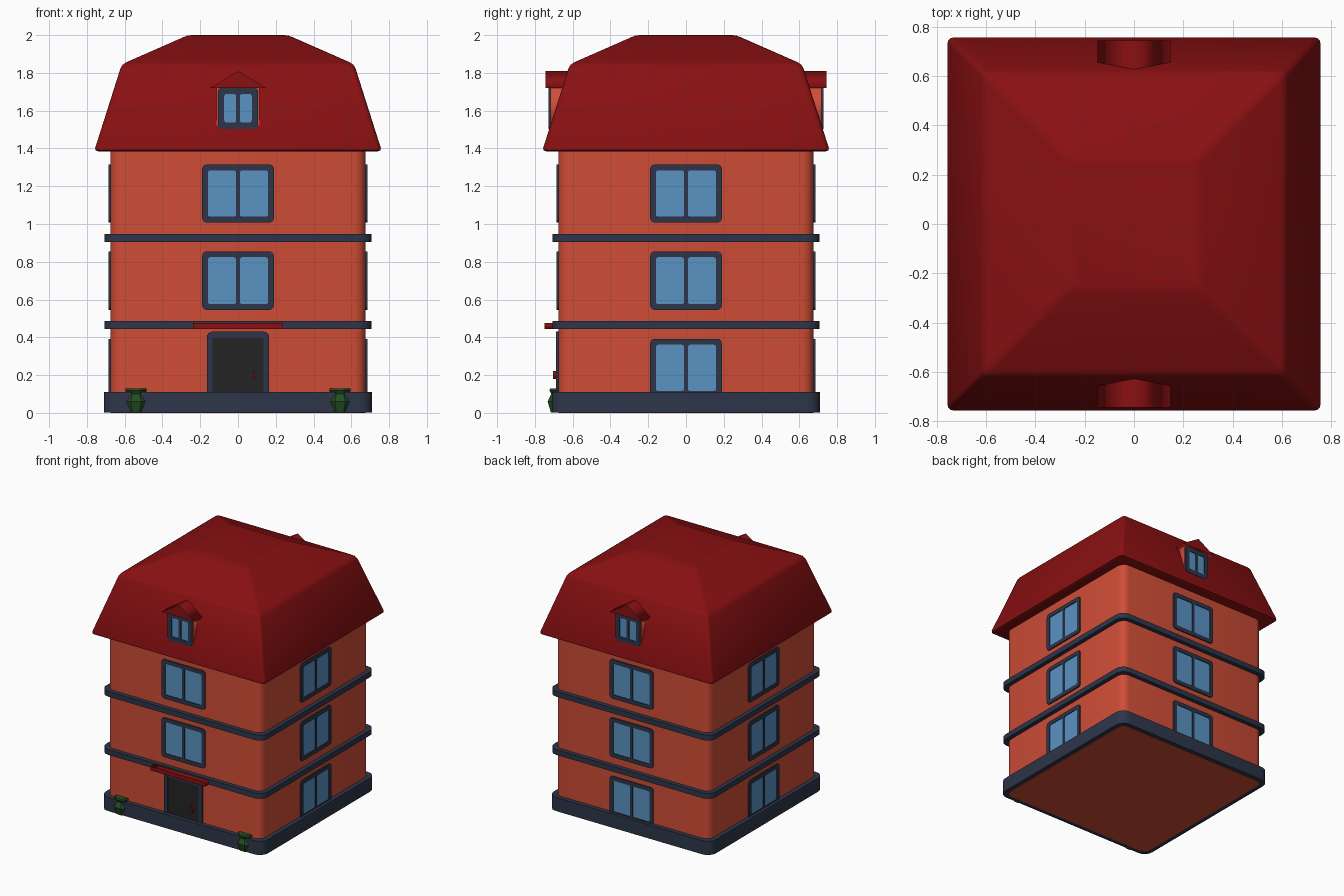
import bpy, bmesh, math
from mathutils import Matrix

if "Cube" in bpy.data.objects:
    bpy.data.objects.remove(bpy.data.objects["Cube"])


def material(name, rgb):
    m = bpy.data.materials.new(name)
    m.diffuse_color = (*rgb, 1)
    m.use_nodes = True
    m.node_tree.nodes["Principled BSDF"].inputs["Base Color"].default_value = m.diffuse_color
    return m


WALL = material("brick_red", (0.62, 0.074, 0.037))
ROOF = material("dark_red", (0.25, 0.005, 0.006))
TRIM = material("slate_blue", (0.027, 0.036, 0.068))
GLASS = material("sky_blue", (0.10, 0.29, 0.54))
DOOR = material("charcoal", (0.017, 0.017, 0.017))
LEAF = material("green", (0.017, 0.075, 0.017))


def add(name, mesh, mat, smooth=True):
    mesh.materials.clear()
    mesh.materials.append(mat)
    ob = bpy.data.objects.new(name, mesh)
    bpy.context.collection.objects.link(ob)
    if smooth:
        bpy.ops.object.select_all(action='DESELECT')
        ob.select_set(True)
        bpy.context.view_layer.objects.active = ob
        bpy.ops.object.shade_smooth_by_angle(angle=math.radians(30))
    return ob


def rounded(x0, x1, y0, y1, r, seg=4):
    """Outline of a rectangle with rounded corners."""
    pts = []
    corners = ((x1 - r, y1 - r), (x0 + r, y1 - r), (x0 + r, y0 + r), (x1 - r, y0 + r))
    for i, (cx, cy) in enumerate(corners):
        for k in range(seg + 1):
            a = math.pi / 2 * (i + k / seg)
            pts.append((cx + r * math.cos(a), cy + r * math.sin(a)))
    return pts


def loft(name, rings, mat, smooth=True):
    """Skin a stack of (outline, z) rings and cap both ends."""
    bm = bmesh.new()
    loops = [[bm.verts.new((x, y, z)) for x, y in pts] for pts, z in rings]
    n = len(loops[0])
    for a, b in zip(loops, loops[1:]):
        for i in range(n):
            j = (i + 1) % n
            bm.faces.new((a[i], a[j], b[j], b[i]))
    bm.faces.new(loops[0][::-1])
    bm.faces.new(loops[-1])
    me = bpy.data.meshes.new(name)
    bm.to_mesh(me)
    bm.free()
    return add(name, me, mat, smooth)


def slab(name, half, r, z0, z1, mat):
    pts = rounded(-half, half, -half, half, r)
    return loft(name, [(pts, z0), (pts, z1)], mat)


def plate(name, outlines, front, back, mat, turn=0):
    """Extrude x-z outlines (the later ones are holes) from y=-front to y=-back."""
    cu = bpy.data.curves.new(name, 'CURVE')
    cu.dimensions = '2D'
    cu.fill_mode = 'BOTH'
    cu.extrude = (front - back) / 2
    for pts in outlines:
        s = cu.splines.new('POLY')
        s.points.add(len(pts) - 1)
        for p, (x, z) in zip(s.points, pts):
            p.co = (x, z, 0, 1)
        s.use_cyclic_u = True
    tmp = bpy.data.objects.new(name + "_curve", cu)
    bpy.context.collection.objects.link(tmp)
    dg = bpy.context.evaluated_depsgraph_get()
    me = bpy.data.meshes.new_from_object(tmp.evaluated_get(dg))
    bpy.data.objects.remove(tmp)
    me.transform(Matrix.Rotation(turn, 4, 'Z')
                 @ Matrix.Translation((0, -(front + back) / 2, 0))
                 @ Matrix.Rotation(math.pi / 2, 4, 'X'))
    return add(name, me, mat, False)


def rect(x0, x1, z0, z1):
    return [(x0, z0), (x1, z0), (x1, z1), (x0, z1)]


def window(name, half, z0, z1, border, front, turn):
    """Frame with two panes set back behind it."""
    inner = half - border
    panes = [rounded(a, b, z0 + border, z1 - border, 0.012, 3)
             for a, b in ((-inner, -0.01), (0.01, inner))]
    plate(name + "_frame", [rounded(-half, half, z0, z1, 0.025)] + panes,
          front, front - 0.03, TRIM, turn)
    plate(name + "_glass", [rect(-inner, inner, z0 + border, z1 - border)],
          front - 0.006, front - 0.02, GLASS, turn)


# Main block, plinth and floor bands
slab("walls", 0.675, 0.06, 0, 1.45, WALL)
slab("plinth", 0.71, 0.07, 0.002, 0.11, TRIM)
slab("lower_band", 0.708, 0.07, 0.445, 0.487, TRIM)
slab("upper_band", 0.708, 0.07, 0.905, 0.947, TRIM)

# Two-slope roof with softened edges
profile = [(0.742, 1.385), (0.755, 1.391), (0.756, 1.403), (0.622, 1.825),
           (0.611, 1.843), (0.592, 1.856), (0.285, 1.991), (0.268, 1.997), (0.245, 2.0)]
loft("roof", [(rounded(-h, h, -h, h, 0.025, 3), z) for h, z in profile], ROOF)

# Windows on all four sides; the front ground floor has the door instead
for side in range(4):
    turn = side * math.pi / 2
    for floor, (z0, z1) in enumerate(((0.085, 0.392), (0.545, 0.855), (1.008, 1.315))):
        if side or floor:
            window(f"window_{side}_{floor}", 0.19, z0, z1, 0.031, 0.685, turn)

# Dormers at front and back
for label, turn in (("front", 0), ("back", math.pi)):
    plate(label + "_dormer_walls", [rect(-0.115, 0.115, 1.5, 1.725)], 0.718, 0.55, WALL, turn)
    plate(label + "_dormer_roof", [[(-0.147, 1.72), (0.147, 1.72), (0, 1.81)]],
          0.744, 0.55, ROOF, turn)
    window(label + "_dormer_window", 0.107, 1.503, 1.722, 0.034, 0.727, turn)

# Entrance: frame, door leaf, handle and canopy
plate("door_frame", [rounded(-0.165, 0.165, 0.07, 0.43, 0.03),
                     rect(-0.135, 0.135, 0.08, 0.396)], 0.687, 0.66, TRIM)
plate("door", [rect(-0.135, 0.135, 0.08, 0.396)], 0.68, 0.665, DOOR)
plate("door_handle", [rect(0.079, 0.091, 0.18, 0.222)], 0.705, 0.675, ROOF)
plate("canopy", [rect(-0.238, 0.238, 0.445, 0.477)], 0.75, 0.66, ROOF)

# Potted shrubs set into the front edge of the plinth
for label, cx in (("left", -0.54), ("right", 0.54)):
    rings = []
    for r, z in ((0.052, 0.001), (0.071, 0.06), (0.05, 0.1), (0.061, 0.119), (0.057, 0.13)):
        rings.append(([(cx + r * math.cos(math.tau * (i + 0.5) / 8),
                        -0.667 + r * math.sin(math.tau * (i + 0.5) / 8))
                       for i in range(8)], z))
    loft(label + "_shrub", rings, LEAF, False)
